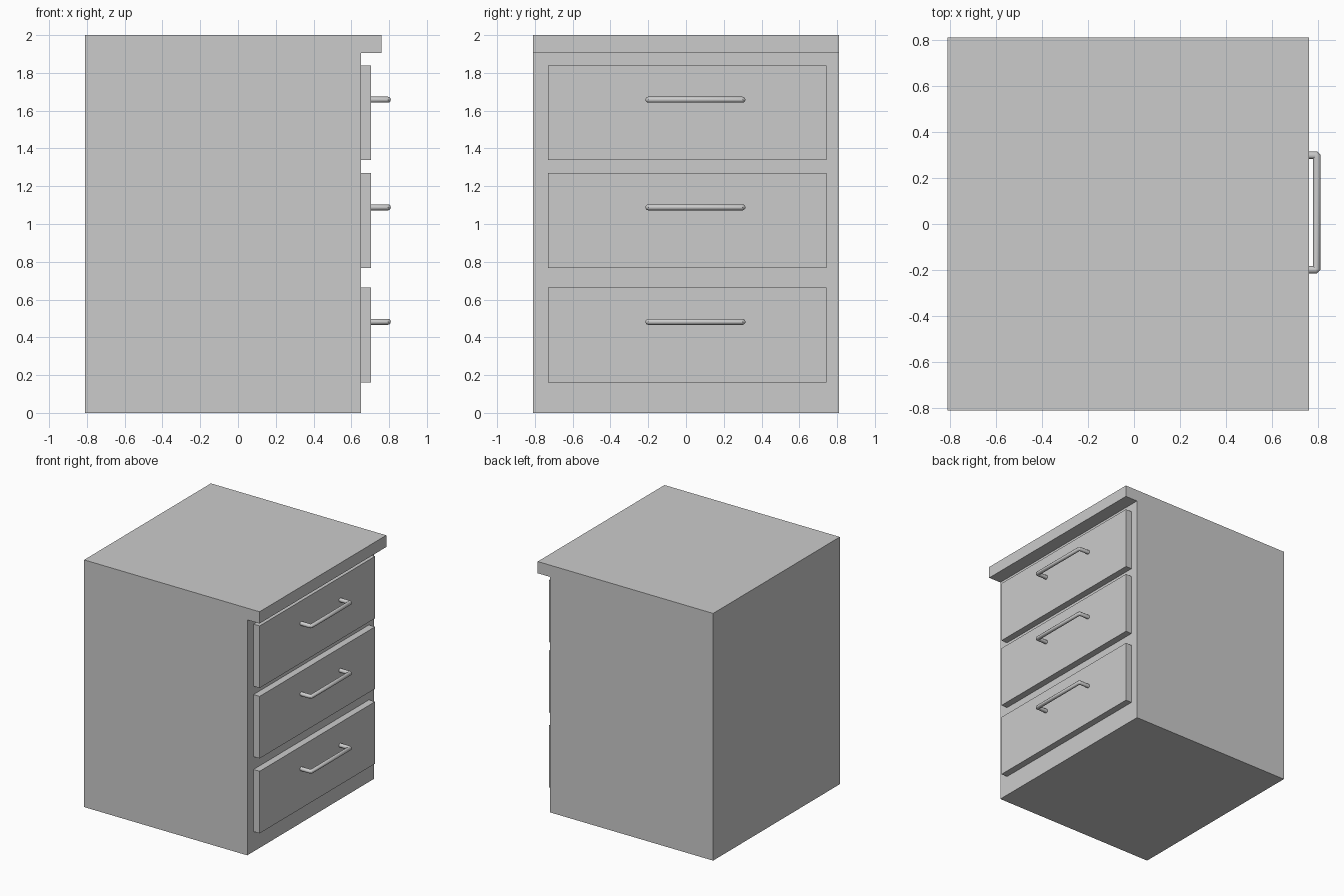
import bpy, bmesh, math
from mathutils import Vector

if "Cube" in bpy.data.objects:
    bpy.data.objects.remove(bpy.data.objects["Cube"])


def finish(name, bm):
    bmesh.ops.recalc_face_normals(bm, faces=bm.faces)
    mesh = bpy.data.meshes.new(name)
    bm.to_mesh(mesh)
    bm.free()
    obj = bpy.data.objects.new(name, mesh)
    bpy.context.collection.objects.link(obj)
    return obj


def extrude_profile(name, profile, y0, y1):
    """Extrude an x-z outline along y."""
    bm = bmesh.new()
    face = bm.faces.new([bm.verts.new((x, y0, z)) for x, z in profile])
    side = bmesh.ops.extrude_face_region(bm, geom=[face])["geom"]
    verts = [g for g in side if isinstance(g, bmesh.types.BMVert)]
    bmesh.ops.translate(bm, verts=verts, vec=(0, y1 - y0, 0))
    return finish(name, bm)


def sweep_handle(name, path, z, radius, sides=12):
    """Round bar along an x-y path with mitred corners."""
    bm = bmesh.new()
    pts = [Vector(p) for p in path]
    rings = []
    for i, p in enumerate(pts):
        a = (p - pts[i - 1]).normalized() if i else None
        b = (pts[i + 1] - p).normalized() if i < len(pts) - 1 else None
        a, b = a or b, b or a
        t = (a + b).normalized()
        n = Vector((-t.y, t.x)) / t.dot(a)
        ring = []
        for k in range(sides):
            ang = 2 * math.pi * k / sides
            q = p + n * radius * math.cos(ang)
            ring.append(bm.verts.new((q.x, q.y, z + radius * math.sin(ang))))
        rings.append(ring)
    for r, s in zip(rings, rings[1:]):
        for k in range(sides):
            j = (k + 1) % sides
            bm.faces.new((r[k], r[j], s[j], s[k])).smooth = True
    bm.faces.new(rings[0])
    bm.faces.new(rings[-1])
    obj = finish(name, bm)
    obj.data.set_sharp_from_angle(angle=math.radians(40))
    return obj


# Cabinet carcass with overhanging top
extrude_profile("cabinet_body", [(-0.81, 0), (0.65, 0), (0.65, 1.905), (0.76, 1.905),
                                 (0.76, 2.0), (-0.81, 2.0)], -0.81, 0.81)

# Three drawer fronts, each with a bar handle
handle_path = [(0.69, -0.199), (0.787, -0.199), (0.793, -0.193),
               (0.793, 0.293), (0.787, 0.299), (0.69, 0.299)]
for label, z0 in (("bottom", 0.162), ("middle", 0.768), ("top", 1.338)):
    z1 = z0 + 0.502
    extrude_profile(f"{label}_drawer_front",
                    [(0.64, z0), (0.705, z0), (0.705, z1), (0.64, z1)], -0.73, 0.745)
    sweep_handle(f"{label}_drawer_handle", handle_path, z0 + 0.32, 0.016)
